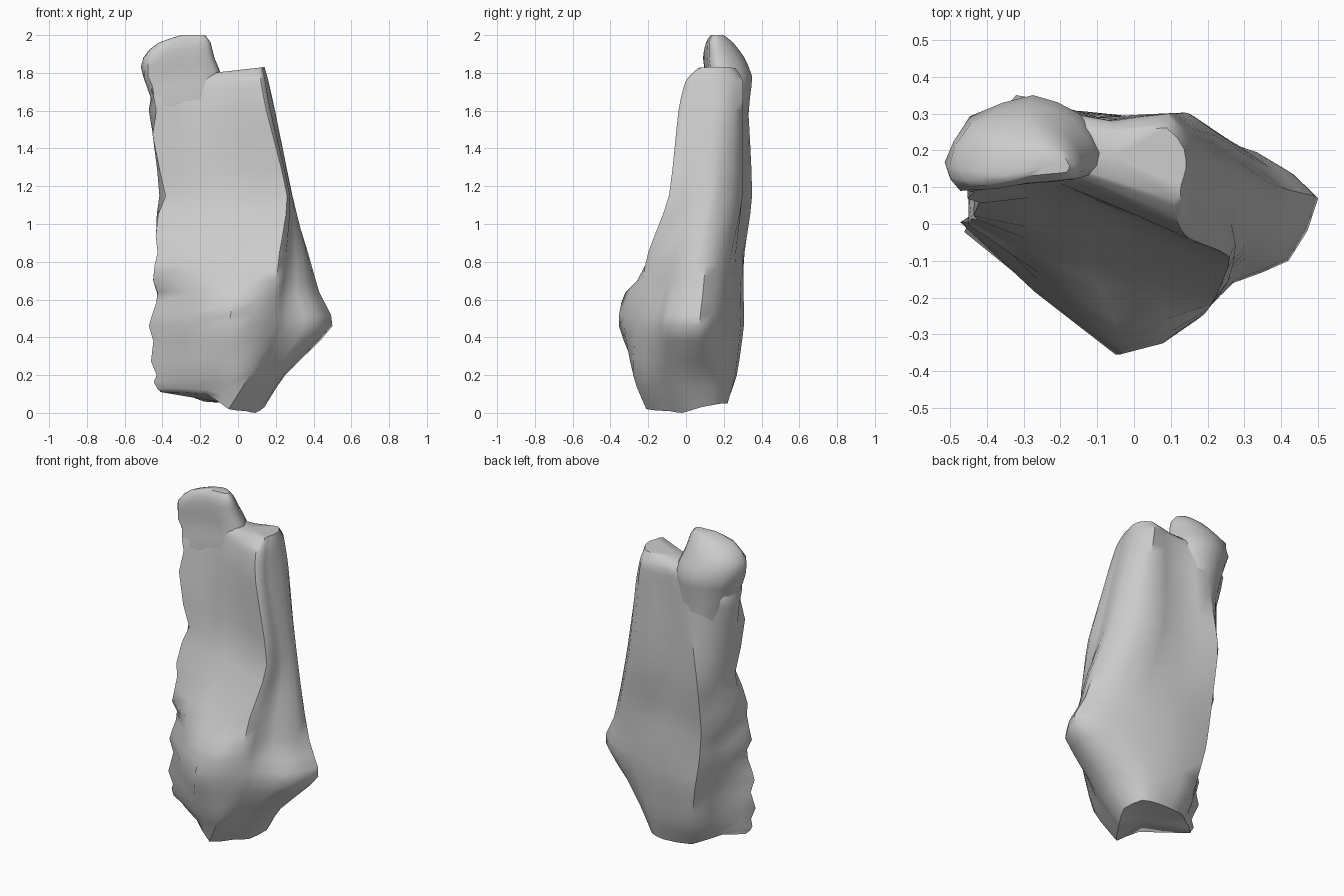
import bpy, bmesh, math, random
from mathutils import Vector

if "Cube" in bpy.data.objects:
    bpy.data.objects.remove(bpy.data.objects["Cube"])

random.seed(4)


def spline(a, b, c, d, t):
    # Softened Catmull-Rom, keeps the ridges fairly crisp
    m1, m2 = (c - a) * 0.3, (d - b) * 0.3
    return ((2*t**3 - 3*t**2 + 1) * b + (t**3 - 2*t**2 + t) * m1
            + (-2*t**3 + 3*t**2) * c + (t**3 - t**2) * m2)


def refine(items, n, closed):
    out, count = [], len(items)
    idx = (lambda i: i % count) if closed else (lambda i: max(0, min(count - 1, i)))
    for i in range(count if closed else count - 1):
        for k in range(n):
            out.append([spline(*q, k / n) for q in
                        zip(*(items[idx(i + o)] for o in (-1, 0, 1, 2)))])
    if not closed:
        out.append(items[-1])
    return out


def loft(name, rings, n_up, n_round, rough):
    rings = refine(rings, n_up, False)
    rings = [[p[0] for p in refine([[v] for v in r], n_round, True)] for r in rings]
    bm = bmesh.new()
    rows = []
    for j, ring in enumerate(rings):
        row = []
        for p in ring:
            v = p.copy()
            # chipped left edge
            if v.x < -0.36 and 0 < j < len(rings) - 1:
                v.x += random.uniform(-rough, rough)
                v.y += random.uniform(-rough, rough)
            v.z = max(v.z, 0)
            row.append(bm.verts.new(v))
        rows.append(row)
    n = len(rows[0])
    for lo, hi in zip(rows, rows[1:]):
        for i in range(n):
            bm.faces.new((lo[i], lo[(i+1) % n], hi[(i+1) % n], hi[i]))
    # caps as fans
    for row, flip in ((rows[0], True), (rows[-1], False)):
        c = bm.verts.new(sum((v.co for v in row), Vector()) / n)
        for i in range(n):
            f = (row[i], row[(i+1) % n], c)
            bm.faces.new(f[::-1] if flip else f)
    bmesh.ops.recalc_face_normals(bm, faces=bm.faces)
    me = bpy.data.meshes.new(name)
    bm.to_mesh(me)
    bm.free()
    ob = bpy.data.objects.new(name, me)
    bpy.context.collection.objects.link(ob)
    bpy.context.view_layer.objects.active = ob
    ob.select_set(True)
    bpy.ops.object.shade_smooth_by_angle(angle=math.radians(50))
    ob.select_set(False)


# Main rock: height, then section from the left front corner, over the sharp
# front ridge (third point) and the right bulge, round to the left back
sections = [
    (0.20, [(-.44, -.01), (-.12, -.25), (.06, -.28), (.14, -.16), (.22, -.07), (.25, .06), (.17, .2), (0, .26), (-.22, .26), (-.34, .08)]),
    (0.46, [(-.465, 0), (-.05, -.355), (.16, -.265), (.27, -.16), (.42, -.1), (.5, .07), (.34, .19), (0, .29), (-.27, .3), (-.36, .1)]),
    (0.64, [(-.44, 0), (-.03, -.32), (.195, -.24), (.26, -.13), (.36, -.07), (.43, .09), (.29, .21), (0, .29), (-.3, .3), (-.39, .13)]),
    (0.85, [(-.43, .02), (-.12, -.1), (.22, -.2), (.27, -.1), (.34, -.01), (.37, .11), (.24, .24), (-.06, .28), (-.32, .31), (-.4, .16)]),
    (1.15, [(-.4, .06), (-.1, .05), (.26, -.09), (.265, 0), (.285, .09), (.28, .17), (.15, .3), (-.1, .29), (-.32, .35), (-.39, .2)]),
    (1.60, [(-.45, .09), (-.2, .11), (.15, -.04), (.17, .02), (.19, .1), (.195, .2), (.12, .3), (-.1, .28), (-.25, .33), (-.43, .25)]),
    (1.76, [(-.44, .12), (-.18, .13), (.12, 0), (.145, .06), (.16, .13), (.155, .21), (.1, .3), (-.06, .28), (-.25, .31), (-.4, .25)]),
]
foot = [(-.41, 0, .11), (-.17, -.16, .1), (-.05, -.21, .02), (.04, -.09, .01), (.09, -.02, 0),
        (.14, .08, .03), (.1, .19, .05), (0, .22, .05), (-.18, .2, .06), (-.31, .08, .11)]
body = [[Vector(p) for p in foot]]
body += [[Vector((x, y, z)) for x, y in pts] for z, pts in sections]
# slightly narrowed top edge, rising to the right
body.append([Vector((p.x * .88, .19 + (p.y - .19) * .65, 1.815 + p.x * .1)) for p in body[-1]])
loft("rock_body", body, 3, 2, 0.018)

# Taller left slab, flush with the body lower down: left, right, front, back per height
slab = [
    (1.25, -.37, -.14, .1, .32), (1.50, -.42, -.12, .095, .325), (1.68, -.47, -.09, .09, .34),
    (1.78, -.505, -.085, .095, .35), (1.88, -.505, -.125, .09, .31), (1.96, -.42, -.145, .1, .25),
    (2.00, -.3, -.175, .13, .2),
]
outline = [(0, .3), (.08, .02), (.5, .08), (.92, .15), (1, .4), (.85, .8), (.55, 1), (.15, .78)]
lobe = [[Vector((l + (r - l) * u, f + (b - f) * v, z)) for u, v in outline]
        for z, l, r, f, b in slab]
loft("upper_left_slab", lobe, 2, 2, 0.005)
